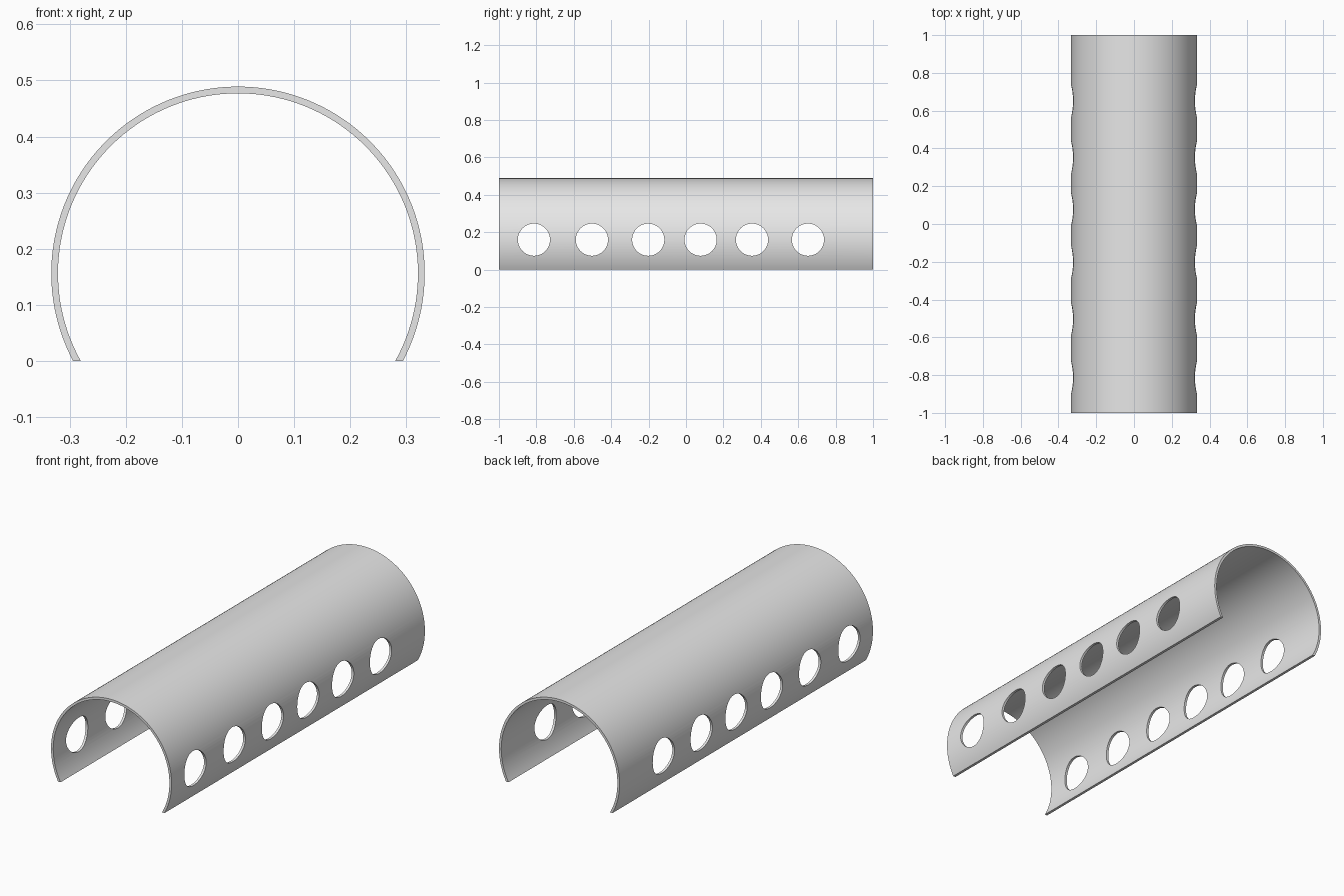
import bpy, bmesh, math
from mathutils import Matrix

cube = bpy.data.objects.get("Cube")
if cube:
    bpy.data.objects.remove(cube, do_unlink=True)

OUTER, INNER, AXIS_Z, LENGTH = 0.333, 0.321, 0.156, 2.0
SEGMENTS = 96
HOLE_Y = (-0.813, -0.503, -0.202, 0.078, 0.353, 0.652)
HOLE_Z, HOLE_R = 0.16, 0.086

grey = bpy.data.materials.new("light grey")
grey.use_nodes = True
colour = (0.8, 0.8, 0.8, 1)
grey.diffuse_color = colour
grey.node_tree.nodes["Principled BSDF"].inputs["Base Color"].default_value = colour


def new_object(name, bm):
    bmesh.ops.recalc_face_normals(bm, faces=bm.faces)
    mesh = bpy.data.meshes.new(name)
    bm.to_mesh(mesh)
    bm.free()
    obj = bpy.data.objects.new(name, mesh)
    bpy.context.collection.objects.link(obj)
    mesh.materials.append(grey)
    return obj


def arc(radius):
    """Points of an arch that is cut off level with the ground on both sides."""
    start = -math.asin(AXIS_Z / radius)
    sweep = math.pi - 2 * start
    angles = [start + sweep * i / SEGMENTS for i in range(SEGMENTS + 1)]
    return [(radius * math.cos(a), -LENGTH / 2, AXIS_Z + radius * math.sin(a)) for a in angles]


# Open tube shell: arch cross-section swept along y
bm = bmesh.new()
outer = [bm.verts.new(p) for p in arc(OUTER)]
inner = [bm.verts.new(p) for p in arc(INNER)]
for i in range(SEGMENTS):
    bm.faces.new((outer[i], outer[i + 1], inner[i + 1], inner[i]))
swept = bmesh.ops.extrude_face_region(bm, geom=bm.faces[:], use_keep_orig=True)
moved = [v for v in swept["geom"] if isinstance(v, bmesh.types.BMVert)]
bmesh.ops.translate(bm, verts=moved, vec=(0, LENGTH, 0))
shell = new_object("arched_shell", bm)

# Row of round holes passing through both side walls
bm = bmesh.new()
for y in HOLE_Y:
    place = Matrix.Translation((0, y, HOLE_Z)) @ Matrix.Rotation(math.pi / 2, 4, "Y")
    bmesh.ops.create_cone(bm, cap_ends=True, segments=64, radius1=HOLE_R,
                          radius2=HOLE_R, depth=1, matrix=place)
cutter = new_object("hole_cutter", bm)
cutter.hide_render = True

cut = shell.modifiers.new("side holes", "BOOLEAN")
cut.operation = "DIFFERENCE"
cut.solver = "EXACT"
cut.object = cutter
bpy.ops.object.select_all(action="DESELECT")
shell.select_set(True)
bpy.context.view_layer.objects.active = shell
bpy.ops.object.modifier_apply(modifier=cut.name)
bpy.data.objects.remove(cutter, do_unlink=True)

# Smooth curved walls with crisp rims
bpy.ops.object.shade_smooth_by_angle(angle=math.radians(30))
